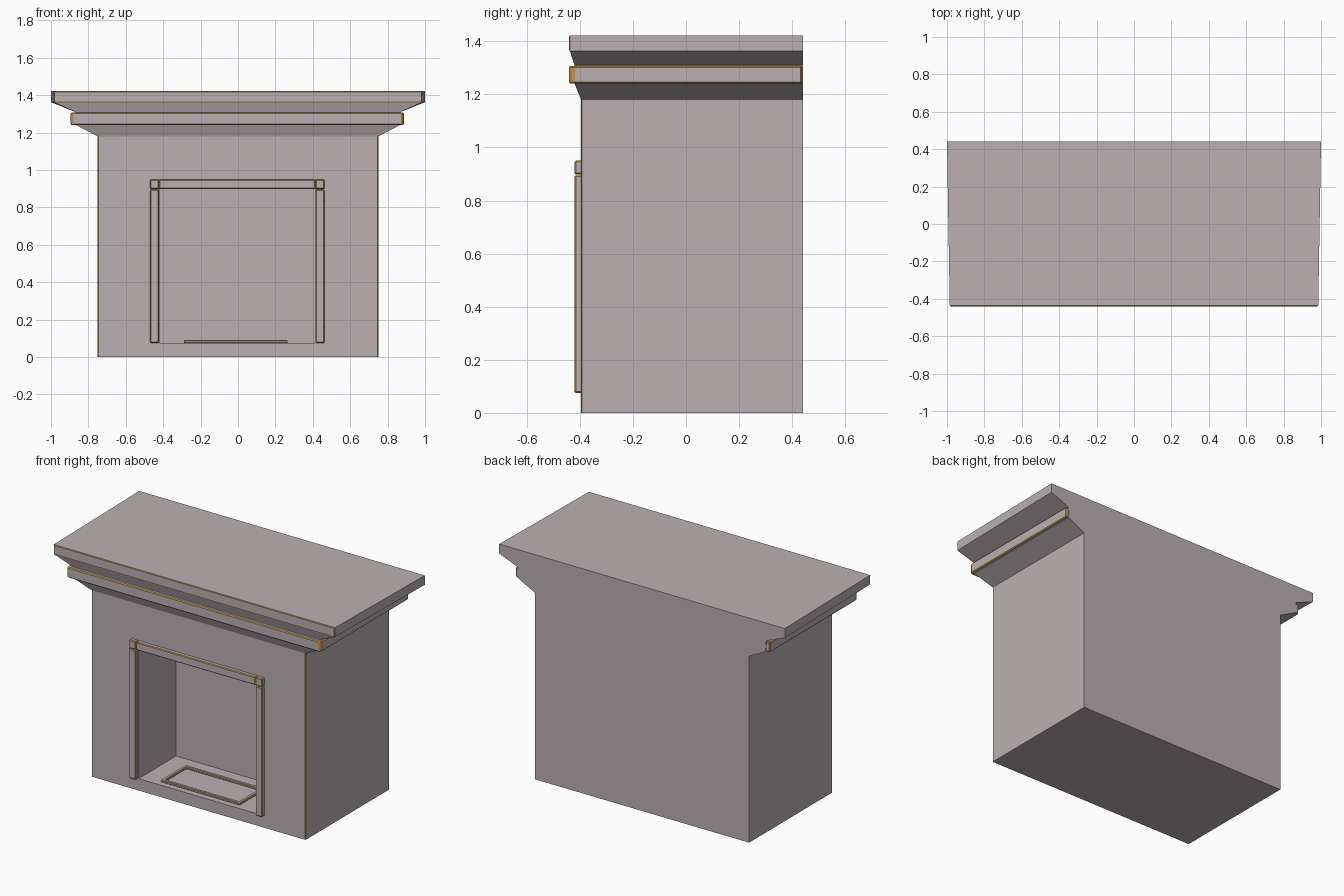
import bpy, bmesh

if "Cube" in bpy.data.objects:
    bpy.data.objects.remove(bpy.data.objects["Cube"])

def material(name, rgb):
    m = bpy.data.materials.new(name)
    m.diffuse_color = (*rgb, 1)
    m.use_nodes = True
    m.node_tree.nodes["Principled BSDF"].inputs["Base Color"].default_value = m.diffuse_color
    return m

STONE = material("mauve_stone", (.50, .435, .45))
GOLD = material("gold_edge", (.52, .29, .05))

def make(name, bm, bevel=0.0):
    """Finish a part; bevelled edges and other slanted faces become gold."""
    bmesh.ops.recalc_face_normals(bm, faces=bm.faces)
    if bevel:
        bmesh.ops.bevel(bm, geom=bm.edges[:], offset=bevel, segments=1, affect='EDGES')
        bm.normal_update()
        for f in bm.faces:
            f.material_index = int(max(abs(c) for c in f.normal) < .99)
    me = bpy.data.meshes.new(name)
    bm.to_mesh(me)
    bm.free()
    me.materials.append(STONE)
    me.materials.append(GOLD)
    ob = bpy.data.objects.new(name, me)
    bpy.context.collection.objects.link(ob)
    return ob

def prism(name, outline, z0, z1, bevel=0.0):
    bm = bmesh.new()
    f = bm.faces.new([bm.verts.new((x, y, z0)) for x, y in outline])
    ext = bmesh.ops.extrude_face_region(bm, geom=[f])
    for v in ext["geom"]:
        if isinstance(v, bmesh.types.BMVert):
            v.co.z = z1
    bm.faces.ensure_lookup_table()
    # keep the base cap that the extrusion leaves open
    if not any(all(abs(v.co.z - z0) < 1e-6 for v in g.verts) for g in bm.faces):
        bm.faces.new([v for v in bm.verts if abs(v.co.z - z0) < 1e-6])
    return make(name, bm, bevel)

def box(name, x0, x1, y0, y1, z0, z1, bevel=0.0):
    return prism(name, [(x0, y0), (x1, y0), (x1, y1), (x0, y1)], z0, z1, bevel)

# Chimney body, flared cornice and mantel shelf: stacked rings
# (z, half width at front, half width at back, front y)
BACK = 0.44
levels = [(0, .75, .75, -.395), (1.18, .75, .75, -.395), (1.24, .865, .865, -.42),
          (1.31, .87, .87, -.42), (1.363, .985, 1.0, -.44), (1.422, .985, 1.0, -.44)]
bm = bmesh.new()
rings = [[bm.verts.new(p) for p in ((-a, y, z), (a, y, z), (b, BACK, z), (-b, BACK, z))]
         for z, a, b, y in levels]
for lo, hi in zip(rings, rings[1:]):
    for i in range(4):
        j = (i + 1) % 4
        bm.faces.new((lo[i], lo[j], hi[j], hi[i]))
bm.faces.new(rings[0])
bm.faces.new(rings[-1])
bmesh.ops.recalc_face_normals(bm, faces=bm.faces)
# Thin gold edges: body front corners and the front of the shelf
pairs = [(rings[0][i], rings[1][i]) for i in (0, 1)]
pairs += [(rings[4][i], rings[5][i]) for i in (0, 1)]
pairs += [(rings[k][0], rings[k][1]) for k in (4, 5)]
bmesh.ops.bevel(bm, geom=[bm.edges.get(p) for p in pairs], offset=.004, segments=1,
                affect='EDGES', material=1)
body = make("fireplace_body", bm)

# Firebox opening
cutter = box("firebox_cutter", -.42, .415, -.6, -.02, .075, .90)
cutter.hide_render = True
cutter.hide_viewport = True
cut = body.modifiers.new("Firebox", 'BOOLEAN')
cut.operation, cut.solver, cut.object = 'DIFFERENCE', 'EXACT', cutter

# Moulding band wrapping front and sides
prism("mantel_band", [(-.895, -.425), (-.885, -.441), (.877, -.441), (.887, -.425),
                      (.887, .437), (.85, .437), (.85, -.405), (-.85, -.405),
                      (-.85, .437), (-.895, .437)], 1.24, 1.307, .006)

# Trim around the opening: posts, lintel and corner blocks
for side, x0, x1 in (("left", -.47, -.422), ("right", .415, .462)):
    box(f"{side}_trim_post", x0, x1, -.42, -.39, .075, .895, .005)
    box(f"{side}_trim_corner", x0, x1, -.42, -.39, .898, .95, .005)
box("trim_lintel", -.422, .415, -.42, -.39, .898, .95, .005)

# Raised rectangular rim on the hearth floor
x0, x1, y0, y1, w = -.29, .265, -.36, -.11, .022
bm = bmesh.new()
def rect(d, z):
    return [bm.verts.new(p) for p in ((x0 + d, y0 + d, z), (x1 - d, y0 + d, z),
                                      (x1 - d, y1 - d, z), (x0 + d, y1 - d, z))]
loops = [rect(0, .074), rect(0, .09), rect(w, .09), rect(w, .074)]
for k in range(4):
    a, b = loops[k], loops[(k + 1) % 4]
    for i in range(4):
        j = (i + 1) % 4
        bm.faces.new((a[i], a[j], b[j], b[i]))
make("hearth_rim", bm, .004)
